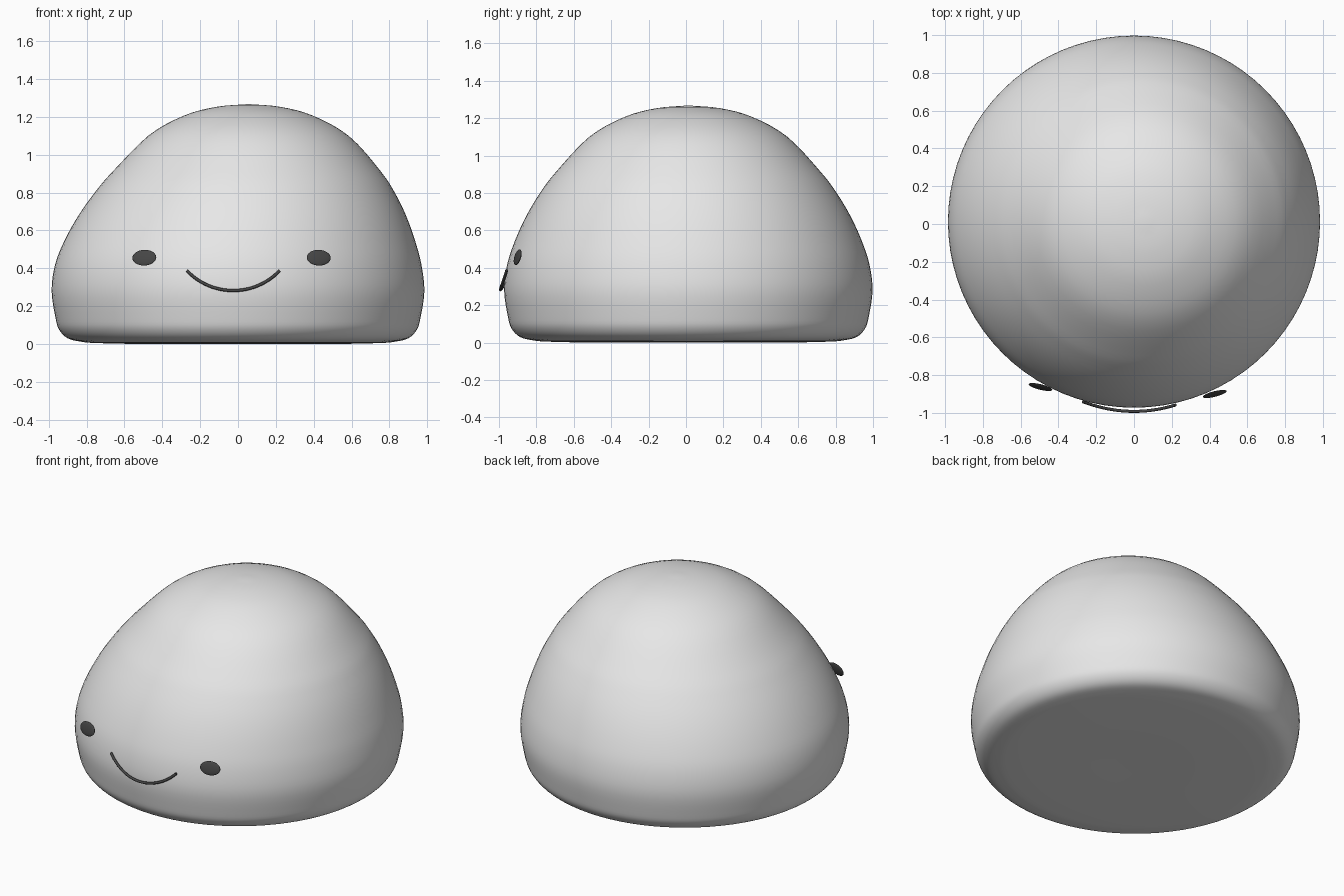
import bpy, bmesh, math
from mathutils import Vector, Matrix

cube = bpy.data.objects.get("Cube")
if cube:
    bpy.data.objects.remove(cube, do_unlink=True)


def material(name, value):
    mat = bpy.data.materials.new(name)
    mat.use_nodes = True
    colour = (value, value, value, 1)
    mat.diffuse_color = colour
    mat.node_tree.nodes["Principled BSDF"].inputs["Base Color"].default_value = colour
    return mat


light_grey = material("light grey", 0.8)
charcoal = material("charcoal", 0.06)


def add_mesh(name, bm, mat):
    bmesh.ops.recalc_face_normals(bm, faces=bm.faces)
    mesh = bpy.data.meshes.new(name)
    bm.to_mesh(mesh)
    bm.free()
    mesh.materials.append(mat)
    mesh.shade_smooth()
    obj = bpy.data.objects.new(name, mesh)
    bpy.context.collection.objects.link(obj)
    return obj


def smooth_path(points, steps):
    """Catmull-Rom curve through the points."""
    pts = [Vector(p) for p in points]
    pts = [2 * pts[0] - pts[1]] + pts + [2 * pts[-1] - pts[-2]]
    path = []
    for a, b, c, d in zip(pts, pts[1:], pts[2:], pts[3:]):
        for i in range(steps):
            t = i / steps
            path.append(0.5 * (2 * b + (c - a) * t + (2 * a - 5 * b + 4 * c - d) * t * t
                               + (3 * b - a - 3 * c + d) * t ** 3))
    return path + [pts[-2]]


# Body: a lathed dome with a flat base and rounded lower rim
profile = [(0, 0), (0.5, 0), (0.75, 0.005), (0.83, 0.012), (0.9, 0.03), (0.945, 0.075),
           (0.965, 0.14), (0.985, 0.28), (0.968, 0.42), (0.925, 0.55), (0.865, 0.68),
           (0.793, 0.80), (0.71, 0.91), (0.53, 1.10), (0.34, 1.207), (0.17, 1.253), (0, 1.268)]
bm = bmesh.new()
verts = [bm.verts.new((p.x, 0, p.y)) for p in smooth_path(profile, 4)]
edges = [bm.edges.new(pair) for pair in zip(verts, verts[1:])]
bmesh.ops.spin(bm, geom=verts + edges, cent=(0, 0, 0), axis=(0, 0, 1),
               angle=math.tau, steps=80)
bmesh.ops.remove_doubles(bm, verts=bm.verts, dist=0.0005)
# The crown leans a little to the left
for v in bm.verts:
    t = min(max((v.co.z - 0.35) / 0.75, 0), 1)
    v.co.x += 0.055 * t * t * (3 - 2 * t)
    v.co.y += 0.0125
add_mesh("body", bm, light_grey)

# Eyes: flattened ovals, turned outward and tipped back
for name, x, y, side in (("right_eye", -0.495, -0.863, -1), ("left_eye", 0.427, -0.90, 1)):
    bm = bmesh.new()
    bmesh.ops.create_uvsphere(bm, u_segments=32, v_segments=16, radius=1)
    bmesh.ops.scale(bm, vec=(0.065, 0.010, 0.043), verts=bm.verts)
    turn = Matrix.Rotation(math.radians(14 * side), 4, 'Z') @ Matrix.Rotation(math.radians(-15), 4, 'X')
    bmesh.ops.transform(bm, matrix=Matrix.Translation((x, y, 0.456)) @ turn, verts=bm.verts)
    add_mesh(name, bm, charcoal)

# Mouth: a thin tube along a smiling arc that wraps the front
curve = bpy.data.curves.new("mouth", 'CURVE')
curve.dimensions = '3D'
curve.bevel_depth = 0.008
curve.bevel_resolution = 3
curve.use_fill_caps = True
spline = curve.splines.new('POLY')
count = 25
spline.points.add(count - 1)
radius, half_angle = 0.338, math.asin(0.245 / 0.338)
for i, point in enumerate(spline.points):
    a = half_angle * (2 * i / (count - 1) - 1)
    x = -0.025 + radius * math.sin(a)
    z = 0.282 + radius * (1 - math.cos(a))
    point.co = (x, -0.992 + 0.7 * x * x, z, 1)
curve.materials.append(charcoal)
mouth = bpy.data.objects.new("mouth", curve)
bpy.context.collection.objects.link(mouth)
